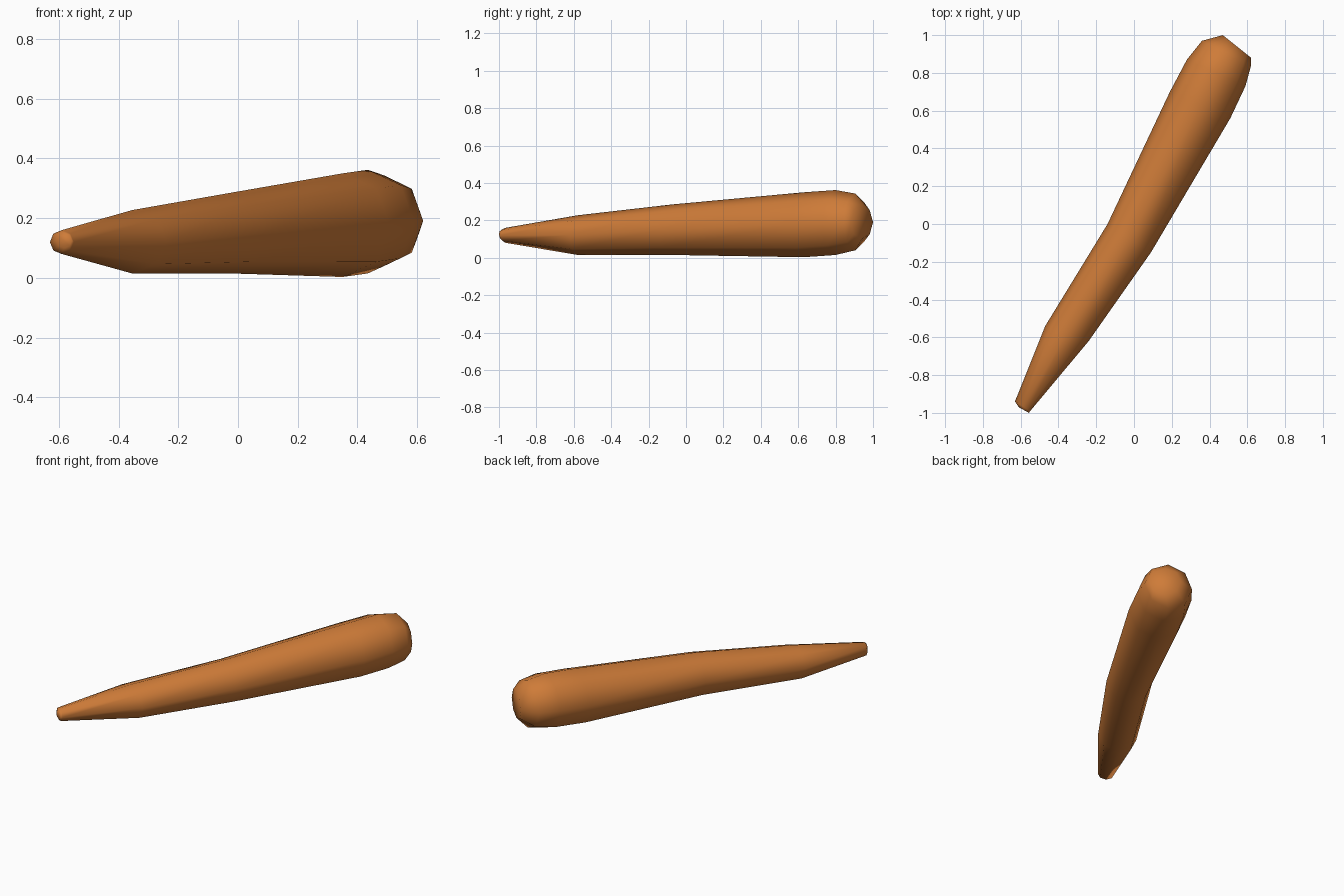
import bpy, bmesh, math
from mathutils import Vector

cube = bpy.data.objects.get("Cube")
if cube:
    bpy.data.objects.remove(cube, do_unlink=True)

orange = bpy.data.materials.new("carrot_orange")
orange.use_nodes = True
colour = (0.62, 0.2, 0.04, 1)
orange.diffuse_color = colour
orange.node_tree.nodes["Principled BSDF"].inputs["Base Color"].default_value = colour

# Rings from tip to crown: centre x, centre y, half-width x, half-width y, bottom z, top z
RINGS = [
    (-0.583, -0.985, 0.027, -0.015, 0.10, 0.15),
    (-0.590, -0.965, 0.040, -0.026, 0.08, 0.16),
    (-0.355, -0.580, 0.115, -0.040, 0.015, 0.227),
    (-0.025, -0.075, 0.115, -0.075, 0.015, 0.285),
    (0.350, 0.630, 0.160, -0.070, 0.003, 0.35),
    (0.435, 0.800, 0.155, -0.070, 0.015, 0.362),
    (0.490, 0.905, 0.130, -0.065, 0.04, 0.343),
    (0.545, 0.940, 0.075, -0.060, 0.10, 0.28),
]
SIDES = 8

# Tapered root: rings bridged by quads, capped at both ends
bm = bmesh.new()
loops = []
for cx, cy, wx, wy, low, high in RINGS:
    centre = Vector((cx, cy, (low + high) / 2))
    side = Vector((wx, wy, 0))
    up = Vector((0, 0, (high - low) / 2))
    angles = [2 * math.pi * i / SIDES for i in range(SIDES)]
    loops.append([bm.verts.new(centre + side * math.cos(a) + up * math.sin(a))
                  for a in angles])
for a, b in zip(loops, loops[1:]):
    for i in range(SIDES):
        j = (i + 1) % SIDES
        bm.faces.new((a[i], a[j], b[j], b[i]))
bm.faces.new(loops[0])
bm.faces.new(loops[-1])
bmesh.ops.recalc_face_normals(bm, faces=bm.faces)
for face in bm.faces:
    face.smooth = True

mesh = bpy.data.meshes.new("carrot_root")
bm.to_mesh(mesh)
bm.free()
mesh.materials.append(orange)
root = bpy.data.objects.new("carrot_root", mesh)
bpy.context.collection.objects.link(root)
